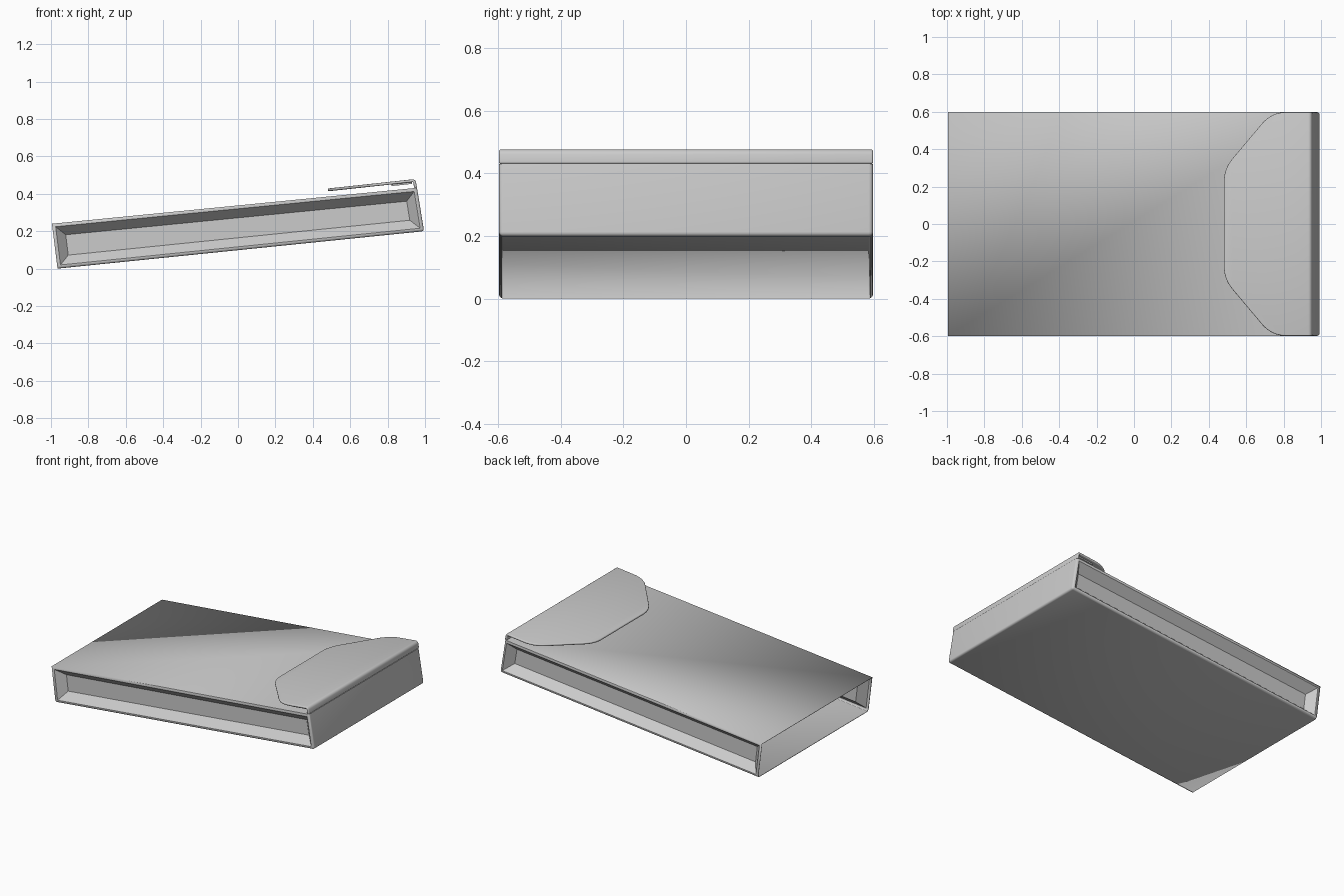
import bpy, bmesh
from mathutils import Vector

if "Cube" in bpy.data.objects:
    bpy.data.objects.remove(bpy.data.objects["Cube"])

HALF = 0.598  # half width along y


def make(name, bm, thick=0, bevel=0):
    me = bpy.data.meshes.new(name)
    bm.to_mesh(me)
    bm.free()
    ob = bpy.data.objects.new(name, me)
    bpy.context.collection.objects.link(ob)
    bpy.ops.object.select_all(action='DESELECT')
    bpy.context.view_layer.objects.active = ob
    ob.select_set(True)
    bpy.ops.object.shade_smooth_by_angle(angle=0.6)
    if thick:
        m = ob.modifiers.new("thickness", 'SOLIDIFY')
        m.thickness, m.offset = thick, -1
    if bevel:
        m = ob.modifiers.new("soft_edges", 'BEVEL')
        m.width, m.segments = bevel, 3
    return ob


def prism(profile, half):
    """Closed prism of an xz profile, running along y."""
    bm = bmesh.new()
    a = [bm.verts.new((x, -half, z)) for x, z in profile]
    b = [bm.verts.new((x, half, z)) for x, z in profile]
    bm.faces.new(a)
    bm.faces.new(b[::-1])
    n = len(a)
    for i in range(n):
        bm.faces.new((a[i], b[i], b[(i + 1) % n], a[(i + 1) % n]))
    bmesh.ops.recalc_face_normals(bm, faces=bm.faces)
    return bm


# Sleeve: tilted box, open at the left end, sides folded inwards
A, B, C, D = (-0.965, 0.0), (0.995, 0.2), (0.957, 0.432), (-0.995, 0.24)
bm = prism([A, B, C, D], HALF)
bm.faces.ensure_lookup_table()
sides = [f for f in bm.faces if abs(f.normal.y) > 0.9]
left = [f for f in bm.faces if f.normal.x < -0.9]
bmesh.ops.delete(bm, geom=left, context='FACES_ONLY')


def near(v, p):
    return abs(v.co.x - p[0]) + abs(v.co.z - p[1]) < 1e-4


outer = []
for e in bm.edges:
    u, v = e.verts
    for p, q in ((A, B), (B, C), (B, B)):
        if (near(u, p) and near(v, q)) or (near(u, q) and near(v, p)):
            outer.append(e)
            break
bmesh.ops.inset_individual(bm, faces=sides, thickness=0.018, use_even_offset=True)
bmesh.ops.inset_individual(bm, faces=sides, thickness=0.048, depth=-0.055,
                           use_even_offset=True)
bmesh.ops.bevel(bm, geom=outer, offset=0.014, segments=4, profile=0.5, affect='EDGES')
make("sleeve", bm, thick=0.004)


# Flap: rounded outline folded over from the top of the end wall
def round_corner(p, c, q, r, n=8):
    p, c, q = Vector(p), Vector(c), Vector(q)
    s, e = c + (p - c).normalized() * r, c + (q - c).normalized() * r
    ts = [i / n for i in range(n + 1)]
    return [s * (1 - t) ** 2 + c * 2 * t * (1 - t) + e * t * t for t in ts]


def flap_z(x):
    return 0.479 + (x - 0.949) * 0.108


fold_x = 0.949
k0, k1, k2, k3 = (fold_x, HALF), (0.735, HALF), (0.48, 0.295), (0.48, 0)
half = [Vector(k0)] + round_corner(k0, k1, k2, 0.08) + round_corner(k1, k2, k3, 0.07)
outline = half + [Vector((p.x, -p.y)) for p in reversed(half)]
bm = bmesh.new()
vs = [bm.verts.new((p.x, p.y, flap_z(p.x))) for p in outline]
bm.faces.new(vs)
low = [bm.verts.new((C[0], y, C[1])) for y in (-HALF, HALF)]
bm.faces.new((vs[0], vs[-1], low[0], low[1]))
bmesh.ops.recalc_face_normals(bm, faces=bm.faces)
if max(bm.faces, key=lambda f: f.calc_center_median().z).normal.z < 0:
    bmesh.ops.reverse_faces(bm, faces=bm.faces)
fold = [e for e in bm.edges if len(e.link_faces) == 2]
bmesh.ops.bevel(bm, geom=fold, offset=0.018, segments=5, profile=0.5, affect='EDGES')
flap = make("flap", bm, thick=0.015, bevel=0.006)
flap.modifiers["soft_edges"].angle_limit = 0.7

# Closure pad under the flap
x0, x1 = 0.82, 0.93
make("closure_pad", prism([(x0, flap_z(x0) - 0.024), (x1, flap_z(x1) - 0.024),
                           (x1, flap_z(x1) - 0.013), (x0, flap_z(x0) - 0.013)],
                          HALF - 0.02))
